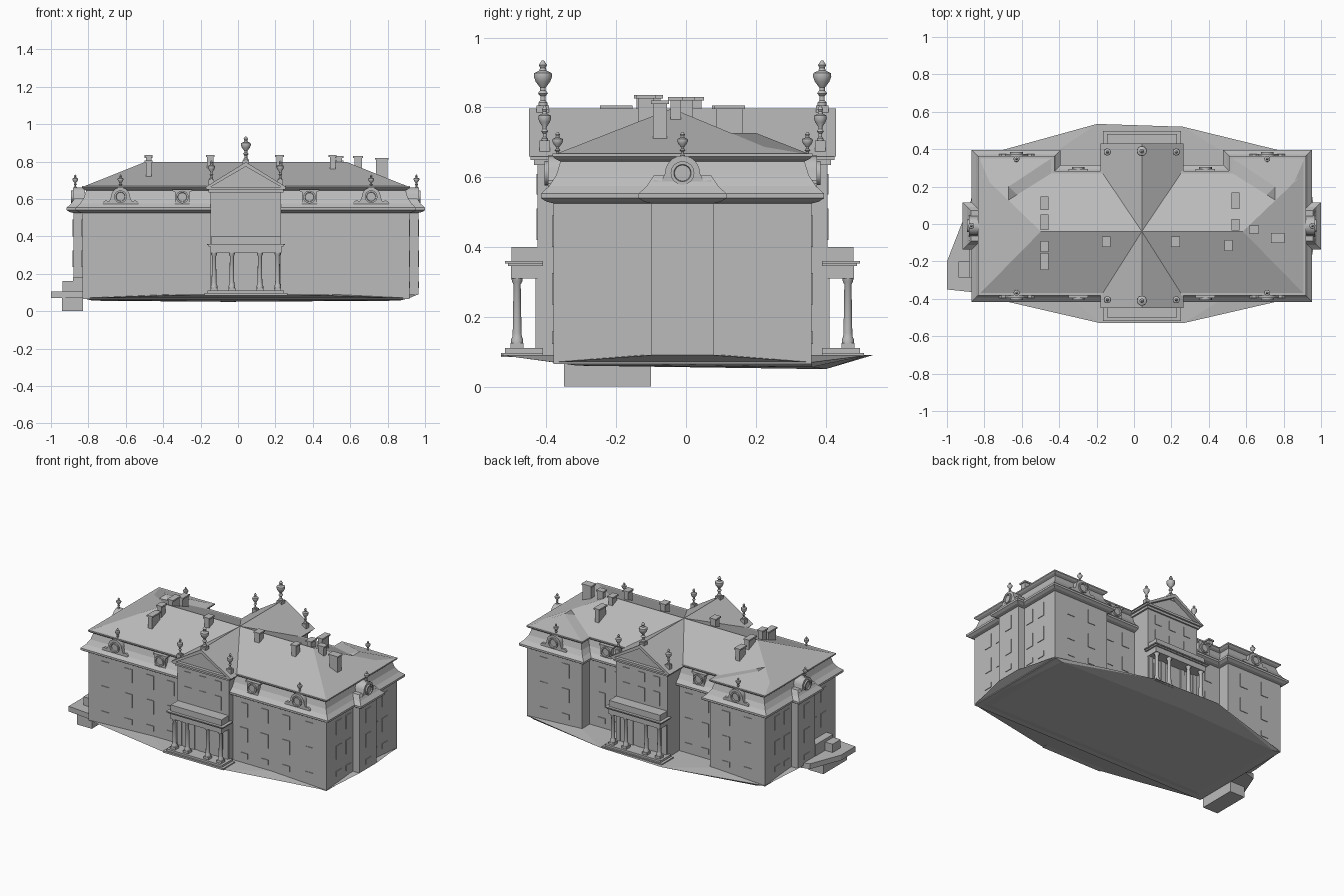
import bpy, bmesh, math
from mathutils import Vector, Matrix

cube = bpy.data.objects.get("Cube")
if cube:
    bpy.data.objects.remove(cube, do_unlink=True)

CENTRE = (0.042, -0.01, 0)   # symmetry axis of the house
stone = bpy.data.materials.new("pale grey stone")
stone.use_nodes = True
GREY = (0.5, 0.5, 0.5, 1)
stone.diffuse_color = GREY
stone.node_tree.nodes["Principled BSDF"].inputs["Base Color"].default_value = GREY


def finish(name, bm, smooth=False):
    bmesh.ops.recalc_face_normals(bm, faces=bm.faces)
    mesh = bpy.data.meshes.new(name)
    bm.to_mesh(mesh)
    bm.free()
    ob = bpy.data.objects.new(name, mesh)
    ob.location = CENTRE
    mesh.materials.append(stone)
    bpy.context.collection.objects.link(ob)
    if smooth:
        bpy.ops.object.select_all(action='DESELECT')
        ob.select_set(True)
        bpy.context.view_layer.objects.active = ob
        bpy.ops.object.shade_smooth_by_angle(angle=math.radians(35))
    return ob


def box(bm, x0, x1, y0, y1, z0, z1):
    m = Matrix.Translation(((x0 + x1) / 2, (y0 + y1) / 2, (z0 + z1) / 2))
    m = m @ Matrix.Diagonal((abs(x1 - x0), abs(y1 - y0), z1 - z0, 1))
    bmesh.ops.create_cube(bm, size=1, matrix=m)


def loft(bm, rings):
    loops = [[bm.verts.new(p) for p in ring] for ring in rings]
    n = len(loops[0])
    for a, b in zip(loops, loops[1:]):
        for i in range(n):
            bm.faces.new((a[i], a[(i + 1) % n], b[(i + 1) % n], b[i]))
    bm.faces.new(loops[0][::-1])
    bm.faces.new(loops[-1])


def offset(poly, d):
    # Mitred outward offset of a counter-clockwise plan
    out = []
    for i, p in enumerate(poly):
        a, b, c = Vector(poly[i - 1]), Vector(p), Vector(poly[(i + 1) % len(poly)])
        e, f = (b - a).normalized(), (c - b).normalized()
        n, m = Vector((e.y, -e.x)), Vector((f.y, -f.x))
        out.append(b + (n + m) * d / (1 + n.dot(m)))
    return out


def sweep(bm, poly, profile):
    loft(bm, [[(p.x, p.y, z) for p in offset(poly, d)] for d, z in profile])


def lathe(bm, at, profile, sides=14):
    loft(bm, [[(at[0] + r * math.cos(t), at[1] + r * math.sin(t), at[2] + z)
               for t in [2 * math.pi * k / sides for k in range(sides)]] for r, z in profile])


def hip(bm, x0, x1, y0, y1, z, a, b):
    base = [bm.verts.new(p) for p in ((x0, y0, z), (x1, y0, z), (x1, y1, z), (x0, y1, z))]
    p, q = bm.verts.new(a), bm.verts.new(b)
    for e, s in ((0, (q, p)), (1, (q,)), (2, (p, q)), (3, (p,))):
        bm.faces.new((base[e], base[(e + 1) % 4]) + s)
    bm.faces.new(base[::-1])


# Main walls with cornice and curved mansard
W, D = 0.874, 0.37
plan = [(-W, -D), (W, -D), (W, D), (0.47, D), (0.47, 0.29), (-0.47, 0.29), (-0.47, D), (-W, D)]
mansard = [(0, 0.065), (0, 0.525), (0.02, 0.53), (0.036, 0.54), (0.036, 0.553), (0.012, 0.575),
           (-0.008, 0.605), (-0.02, 0.645), (-0.006, 0.652), (0.003, 0.66), (0.003, 0.668)]
bm = bmesh.new()
sweep(bm, plan, mansard)
finish("main_walls_and_mansard", bm)

# Side bays
bm = bmesh.new()
for s in (-1, 1):
    xs = sorted((s * 0.8, s * 0.922))
    bay = [(xs[0], -0.09), (xs[1], -0.09), (xs[1], 0.09), (xs[0], 0.09)]
    sweep(bm, bay, [(0, 0.09)] + mansard[1:7])
finish("side_bays", bm)

# Upper hipped roofs
RIDGE = 0.797
bm = bmesh.new()
hip(bm, -W, W, -D, 0.29, 0.664, (-0.54, -0.03, RIDGE), (0.54, -0.03, RIDGE))
for s in (-1, 1):
    hip(bm, s * W, s * 0.47, -0.03, D, 0.664, (s * 0.712, 0.0, 0.727), (s * 0.712, 0.21, 0.727))
finish("hipped_roofs", bm)

# Central block
bm = bmesh.new()
box(bm, -0.189, 0.189, -0.415, 0.415, 0.09, 0.65)
box(bm, -0.2, 0.2, -0.425, 0.425, 0.635, 0.65)
box(bm, -0.212, 0.212, -0.436, 0.436, 0.65, 0.664)
loft(bm, [[(-0.19, y, 0.664), (0.19, y, 0.664), (0, y, 0.785)] for y in (-0.415, 0.415)])
finish("central_block", bm)

# Gable roof with raking edges
bm = bmesh.new()
loft(bm, [[(-0.222, y, 0.66), (0, y, RIDGE), (0.222, y, 0.66),
           (0.195, y, 0.66), (0, y, RIDGE - 0.024), (-0.195, y, 0.66)] for y in (-0.44, 0.44)])
finish("gable_roof", bm)

# Porticos
steps, columns, tops = bmesh.new(), bmesh.new(), bmesh.new()
column = [(0.018, 0), (0.018, 0.012), (0.014, 0.02), (0.013, 0.03), (0.0105, 0.17),
          (0.015, 0.178), (0.017, 0.19)]
for s in (-1, 1):
    box(steps, -0.222, 0.222, s * 0.4, s * 0.52, 0.085, 0.097)
    box(steps, -0.205, 0.205, s * 0.4, s * 0.508, 0.097, 0.11)
    for x in (-0.17, -0.075, 0.075, 0.17):
        box(steps, x - 0.019, x + 0.019, s * 0.455, s * 0.493, 0.11, 0.125)
        lathe(columns, (x, s * 0.474, 0.123), column)
        box(tops, x - 0.015, x + 0.015, s * 0.41, s * 0.421, 0.11, 0.313)
    box(tops, -0.19, 0.19, s * 0.4, s * 0.492, 0.31, 0.345)
    box(tops, -0.2, 0.2, s * 0.4, s * 0.5, 0.345, 0.353)
    box(tops, -0.208, 0.208, s * 0.4, s * 0.508, 0.353, 0.36)
    box(tops, -0.187, 0.187, s * 0.4, s * 0.49, 0.36, 0.4)
finish("portico_steps", steps)
finish("portico_columns", columns, True)
finish("portico_entablature", tops)

# Urns
URN = [(0.5, 0), (0.5, 0.1), (0.28, 0.15), (0.28, 0.24), (0.55, 0.3), (0.3, 0.36), (0.3, 0.42),
       (0.8, 0.55), (1, 0.66), (0.95, 0.73), (0.4, 0.78), (0.3, 0.84), (0.45, 0.9), (0.1, 1)]


def urn(bm, x, y, z, h, r):
    lathe(bm, (x, y, z), [(r * a, h * b) for a, b in URN])


# Dormers: scrolled outline with a round window ring
def dormer(bm, at, angle, big):
    w, r, top = (0.095, 0.05, 0.612) if big else (0.052, 0.04, 0.61)
    if big:
        half = [(w, 0.565), (w, 0.582), (w - 0.015, 0.592), (0.06, 0.588)]
    else:
        half = [(0.04, 0.572), (0.04, 0.638), (w, 0.642), (w, 0.65)]
    arc = [(r * math.cos(t), top + r * math.sin(t))
           for t in [math.pi * k / 12 for k in range(13)]] if big else []
    outline = half + arc + [(-x, z) for x, z in reversed(half)]
    turn = Matrix.Translation((at[0], at[1], 0)) @ Matrix.Rotation(angle, 4, 'Z')
    loft(bm, [[turn @ Vector((x, y, z)) for x, z in outline] for y in (-0.01, 0.055)])
    ring = [[(q * math.cos(t), y, top + q * math.sin(t))
             for t in [math.pi * k / 8 for k in range(16)]]
            for q, y in ((0.034, -0.01), (0.034, -0.02), (0.025, -0.02), (0.023, -0.012))]
    loft(bm, [[turn @ Vector(p) for p in c] for c in ring])


dormers, urns = bmesh.new(), bmesh.new()
for sx in (-1, 1):
    for sy in (-1, 1):
        dormer(dormers, (sx * 0.67, sy * 0.375), 0 if sy < 0 else math.pi, True)
        urn(urns, sx * 0.67, sy * 0.358, 0.655, 0.075, 0.016)
        dormer(dormers, (sx * 0.34, -0.375 if sy < 0 else 0.295), 0 if sy < 0 else math.pi, False)
        box(dormers, sx * 0.184 - 0.015, sx * 0.184 + 0.015, sy * 0.395 - 0.015,
            sy * 0.395 + 0.015, 0.66, 0.705)
        urn(urns, sx * 0.184, sy * 0.395, 0.7, 0.105, 0.019)
    dormer(dormers, (sx * 0.915, 0), sx * math.pi / 2, True)
    urn(urns, sx * 0.912, 0, 0.655, 0.075, 0.016)
    box(dormers, -0.018, 0.018, sx * 0.4 - 0.018, sx * 0.4 + 0.018, 0.76, 0.805)
    urn(urns, 0, sx * 0.4, 0.8, 0.135, 0.027)
finish("dormers", dormers, True)
finish("urns", urns, True)

# Chimneys: x, y, width, depth, top
bm = bmesh.new()
for x, y, w, d, top in ((-.52, .12, .03, .06, .805), (-.52, .02, .03, .07, .83),
                        (-.52, -.11, .03, .045, .835), (-.52, -.19, .03, .08, .805),
                        (-.19, -.085, .034, .045, .835), (.18, -.085, .034, .045, .835),
                        (.5, .135, .03, .075, .805), (.5, .005, .03, .05, .83),
                        (.6, -.02, .04, .03, .83), (.464, -.105, .03, .045, .835),
                        (.726, -.065, .06, .04, .82)):
    box(bm, x - w / 2, x + w / 2, y - d / 2, y + d / 2, 0.69, top - 0.01)
    box(bm, x - w / 2 - .006, x + w / 2 + .006, y - d / 2 - .006, y + d / 2 + .006, top - .01, top)
finish("chimneys", bm)

# Windows and doors as thin plates
bm = bmesh.new()
ROWS = ((0.445, 0.09), (0.28, 0.09), (0.14, 0.035))
T = 0.004
for s in (-1, 1):
    for z, h in ROWS:
        lo, hi = z - h / 2, z + h / 2
        for x in (0.27, 0.42, 0.58, 0.75):
            box(bm, s * x - 0.027, s * x + 0.027, -D - T, -D, lo, hi)
        for x, y in ((0.26, 0.29), (0.38, 0.29), (0.59, D), (0.75, D)):
            box(bm, s * x - 0.027, s * x + 0.027, y, y + T, lo, hi)
        for y in (-0.242, -0.14, 0, 0.14, 0.242):
            x = 0.922 if y == 0 else W
            box(bm, s * x, s * (x + T), y - 0.027, y + 0.027, lo, hi)
    for x in (-0.11, 0, 0.11):
        box(bm, x - 0.025, x + 0.025, s * 0.415, s * 0.419, 0.55, 0.61)
        box(bm, x - 0.025, x + 0.025, s * 0.415, s * 0.419, 0.42, 0.51)
        box(bm, x - 0.035, x + 0.035, s * 0.415, s * 0.419, 0.11, 0.28)
finish("windows_and_doors", bm)

# Ground slab: faceted base under the house
bm = bmesh.new()
ground = [(-W, -D, 0.07), (W, -D, 0.07), (W, D, 0.07), (-W, D, 0.07),
          (-0.8, -0.3, 0.06), (0.8, -0.3, 0.06), (0.82, D, 0.056), (-0.82, D, 0.056),
          (-0.222, -0.52, 0.09), (0.222, -0.52, 0.09), (-0.24, 0.545, 0.09), (0.22, 0.53, 0.09),
          (-0.1, 0.41, 0.05), (0.922, -0.09, 0.09), (0.922, 0.09, 0.09), (-0.922, 0.09, 0.09)]
bmesh.ops.convex_hull(bm, input=[bm.verts.new(p) for p in ground])
finish("ground_slab", bm)

# Side landing, steps and footing on the right
bm = bmesh.new()
landing = [(-0.85, -0.36), (-0.85, 0.05), (-0.96, 0.02), (-1.042, -0.19), (-1.042, -0.34)]
loft(bm, [[(x, y, z) for x, y in landing] for z in (0.07, 0.105)])
box(bm, -0.98, -0.85, -0.275, -0.19, 0.1, 0.16)
box(bm, -0.925, -0.85, -0.275, -0.09, 0.1, 0.18)
box(bm, -0.982, -0.872, -0.34, -0.09, 0, 0.075)
finish("side_steps", bm)
